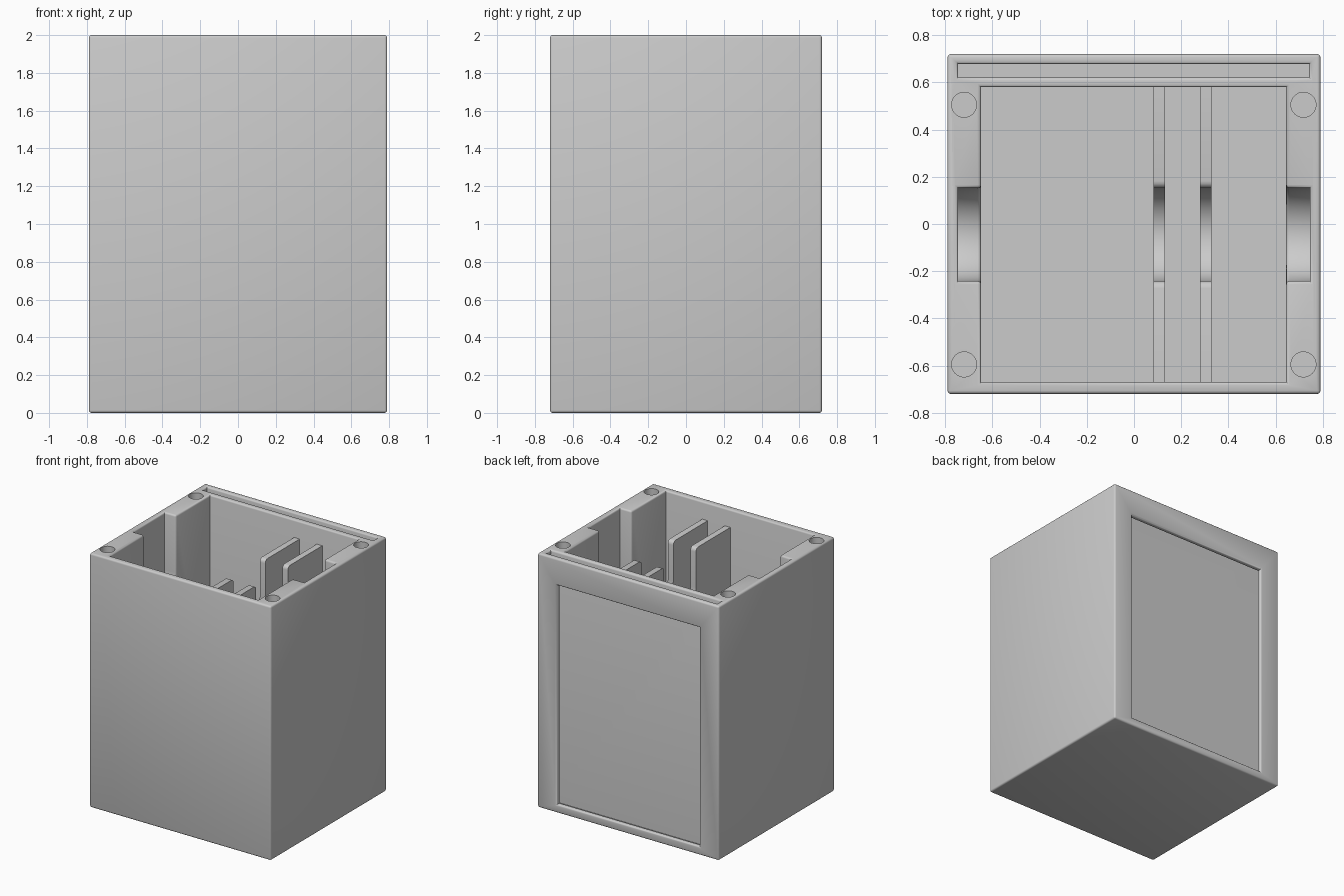
import bpy, bmesh, math

if "Cube" in bpy.data.objects:
    bpy.data.objects.remove(bpy.data.objects["Cube"])

grey = bpy.data.materials.new("light grey plastic")
grey.diffuse_color = (0.6, 0.6, 0.6, 1)
grey.use_nodes = True
grey.node_tree.nodes["Principled BSDF"].inputs["Base Color"].default_value = grey.diffuse_color


def make_object(name, bm, cutter=False):
    bmesh.ops.recalc_face_normals(bm, faces=bm.faces)
    mesh = bpy.data.meshes.new(name)
    bm.to_mesh(mesh)
    bm.free()
    ob = bpy.data.objects.new(name, mesh)
    bpy.context.collection.objects.link(ob)
    mesh.materials.append(grey)
    ob.hide_render = cutter
    return ob


def box(name, lo, hi, cutter=False):
    bm = bmesh.new()
    bmesh.ops.create_cube(bm, size=1)
    for v in bm.verts:
        v.co = [a + (b - a) * (c + 0.5) for a, b, c in zip(lo, hi, v.co)]
    return make_object(name, bm, cutter)


def cut(ob, cutters):
    """Subtract the cutters and bake the result into the mesh."""
    for c in cutters:
        mod = ob.modifiers.new("cut", "BOOLEAN")
        mod.operation, mod.solver, mod.object = "DIFFERENCE", "EXACT", c
    bpy.context.view_layer.update()
    dg = bpy.context.evaluated_depsgraph_get()
    mesh = bpy.data.meshes.new_from_object(ob.evaluated_get(dg))
    ob.modifiers.clear()
    ob.data = mesh


def round_edges(ob, width, segments, rule):
    bm = bmesh.new()
    bm.from_mesh(ob.data)
    bmesh.ops.dissolve_limit(bm, angle_limit=0.01, verts=bm.verts, edges=bm.edges)
    edges = [e for e in bm.edges if e.is_manifold and e.is_convex
             and e.calc_face_angle(0) > math.radians(40) and rule(e)]
    bmesh.ops.bevel(bm, geom=edges, offset=width, segments=segments,
                    profile=0.5, affect="EDGES", clamp_overlap=False)
    bm.to_mesh(ob.data)
    bm.free()


def smooth(ob):
    bpy.ops.object.select_all(action="DESELECT")
    ob.select_set(True)
    bpy.context.view_layer.objects.active = ob
    bpy.ops.object.shade_smooth_by_angle(angle=math.radians(35))


# U-shaped finger notch running sideways through the box and the dividers
bm = bmesh.new()
YC, R, ZC, N = -0.045, 0.197, 1.55, 24
profile = [(YC + R, 2.2), (YC - R, 2.2)]
profile += [(YC - R * math.cos(math.pi * i / N), ZC - R * math.sin(math.pi * i / N))
            for i in range(N + 1)]
face = bm.faces.new([bm.verts.new((-0.745, y, z)) for y, z in profile])
side = bmesh.ops.extrude_face_region(bm, geom=[face])["geom"]
bmesh.ops.translate(bm, vec=(1.49, 0, 0),
                    verts=[g for g in side if isinstance(g, bmesh.types.BMVert)])
notch = make_object("notch_cutter", bm, True)

# Main case: inner well, rear panel slot and the window into that slot
case = box("case", (-0.79, -0.72, 0), (0.79, 0.72, 2))
well = box("well_cutter", (-0.648, -0.67, 0.05), (0.645, 0.58, 2.2), True)
slot = box("slot_cutter", (-0.745, 0.622, 0.03), (0.742, 0.678, 2.2), True)
window = box("window_cutter", (-0.62, 0.65, 0.065), (0.62, 0.9, 1.79), True)
cut(case, [well, notch, slot, window])
round_edges(case, 0.014, 3, lambda e: True)

# Round sockets in the four corners of the rim
sockets = []
for x in (-0.72, 0.718):
    for y in (-0.595, 0.505):
        bm = bmesh.new()
        bmesh.ops.create_cone(bm, cap_ends=True, segments=32, radius1=0.053,
                              radius2=0.053, depth=0.2)
        bmesh.ops.translate(bm, verts=bm.verts, vec=(x, y, 2.04))
        sockets.append(make_object("socket_cutter", bm, True))
cut(case, sockets)
smooth(case)

# Two thin dividers inside the well, with the same notch
for i, x in enumerate((0.083, 0.28)):
    div = box(f"divider_{i + 1}", (x, -0.68, 0.04), (x + 0.048, 0.59, 1.86))
    cut(div, [notch])
    round_edges(div, 0.03, 4, lambda e: all(
        v.co.z > 1.8 and abs(v.co.y) < 0.4 for v in e.verts)
        and abs(e.verts[0].co.x - e.verts[1].co.x) > 0.01)
    smooth(div)

for c in [notch, well, slot, window] + sockets:
    bpy.data.objects.remove(c)
